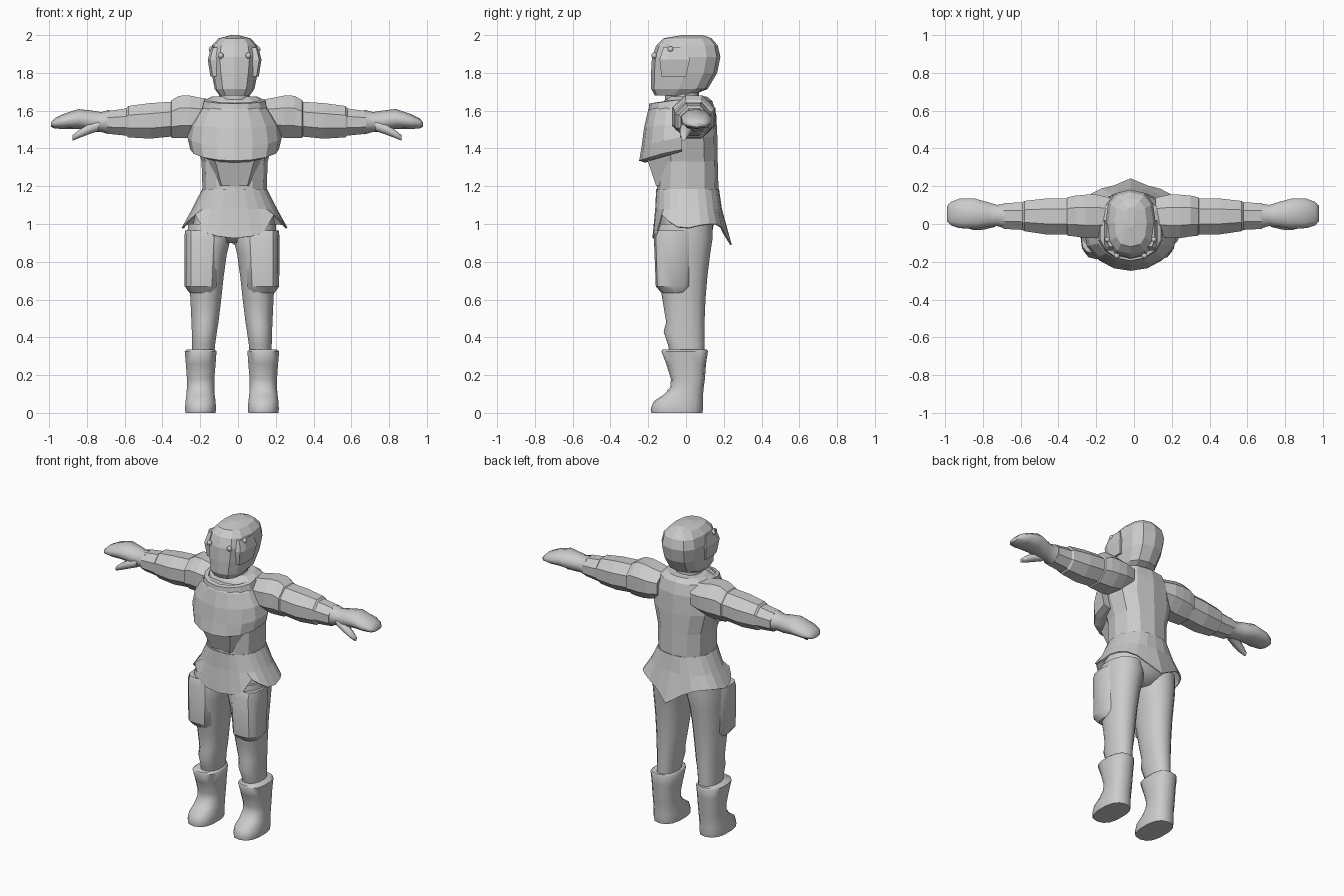
import bpy, bmesh, math
from mathutils import Vector

grey = bpy.data.materials.new("light_grey")
grey.diffuse_color = (0.6, 0.6, 0.6, 1)


def finish(name, bm, smooth=None):
    bmesh.ops.recalc_face_normals(bm, faces=bm.faces)
    me = bpy.data.meshes.new(name)
    bm.to_mesh(me)
    bm.free()
    me.materials.append(grey)
    ob = bpy.data.objects.new(name, me)
    bpy.context.collection.objects.link(ob)
    if smooth:
        bpy.ops.object.select_all(action='DESELECT')
        ob.select_set(True)
        bpy.context.view_layer.objects.active = ob
        bpy.ops.object.shade_smooth_by_angle(angle=math.radians(smooth))
    return ob


def loft(name, rings, smooth=None, caps=True, loop=False):
    """Skin a list of equal-length closed rings."""
    bm = bmesh.new()
    vs = [[bm.verts.new(p) for p in r] for r in rings]
    n = len(vs[0])
    pairs = list(zip(vs, vs[1:])) + ([(vs[-1], vs[0])] if loop else [])
    for a, b in pairs:
        for i in range(n):
            j = (i + 1) % n
            bm.faces.new((a[i], a[j], b[j], b[i]))
    if caps and not loop:
        bm.faces.new(vs[0])
        bm.faces.new(vs[-1])
    return finish(name, bm, smooth)


def level(z, x0, x1, yf, yb, n=12, p=0.85, tilt=0.0):
    """Horizontal rounded ring, starting at the front."""
    pts = []
    for i in range(n):
        a = 2 * math.pi * i / n
        s, c = math.sin(a), -math.cos(a)
        u = math.copysign(abs(s) ** p, s) if abs(s) > 1e-6 else 0
        v = math.copysign(abs(c) ** p, c) if abs(c) > 1e-6 else 0
        pts.append(Vector(((x0 + x1) / 2 + u * (x1 - x0) / 2,
                           (yf + yb) / 2 + v * (yb - yf) / 2, z + tilt * v)))
    return pts


def across(x, yc, zc, hy, hz, n=8):
    """Upright ring across the arm with flat top, bottom and sides."""
    k = 1 / math.cos(math.pi / n)
    return [Vector((x, yc + hy * k * math.cos((i + .5) * 2 * math.pi / n),
                    zc + hz * k * math.sin((i + .5) * 2 * math.pi / n))) for i in range(n)]


def side(rings, s, cx):
    return [[Vector((cx + s * p.x, p.y, p.z)) for p in r] for r in rings]


CX = -0.018   # centre of trunk and head
LX = -0.032   # centre of legs

# Trunk
trunk = [(1.05, .21, -.16, .18), (1.18, .17, -.155, .172), (1.33, .175, -.15, .168), (1.46, .21, -.16, .166),
         (1.58, .20, -.16, .16), (1.65, .17, -.12, .14), (1.675, .12, -.09, .11)]
loft("trunk", [level(z, CX - w, CX + w, f, b) for z, w, f, b in trunk])

# Skirt with pointed hem
hem = {0: .925, 1: .935, 2: .955, 3: 1.05, 4: 1.015, 5: .985, 6: .98, 7: .995,
       8: 1.0, 9: 1.0, 10: .985, 11: .95, 12: .89}
top = level(1.185, CX - .172, CX + .172, -.158, .175, 24)
mid = level(1.08, CX - .225, CX + .225, -.163, .19, 24)
low = level(1.0, CX - .28, CX + .28, -.178, .21, 24)
for i, p in enumerate(low):
    p.z = hem[min(i, 24 - i)]
low[12].y = .242
skirt = loft("skirt", [top, mid, low], caps=False)
skirt.modifiers.new("thickness", 'SOLIDIFY').thickness = 0.008

# Pelvis under the skirt
loft("pelvis", [level(.90, CX - .09, CX + .07, -.10, .09), level(.96, CX - .23, CX + .22, -.155, .14),
                level(1.08, CX - .2, CX + .2, -.15, .16)], 50)


# Breastplate: half ring in front, bulging out and sinking at the centre
def half(z, w, yf, drop=0.0, yb=-.02, n=8):
    pts = []
    for i in range(n + 1):
        a = math.pi * i / n
        pts.append(Vector((CX - w * math.cos(a), yb + (yf - yb) * math.sin(a) ** .8,
                           z - drop * math.sin(a))))
    return pts


loft("breastplate", [half(1.635, .15, -.175), half(1.605, .185, -.20), half(1.53, .235, -.222, .02),
                     half(1.46, .25, -.235, .05), half(1.395, .235, -.248, .06),
                     half(1.385, .20, -.215, .06)])

# Belly plate tapering below the breastplate
loft("belly_plate", [[Vector((CX + x * w, y, z)) for x, y in ((-1, -.10), (-.75, yf), (.75, yf), (1, -.10))]
                     for z, w, yf in ((1.37, .15, -.215), (1.20, .09, -.158))])

# Collar
collar = [(1.60, .18, -.20, .10), (1.655, .165, -.195, .09), (1.66, .14, -.17, .07), (1.60, .14, -.165, .07)]
loft("collar", [level(z, CX - w, CX + w, f, b, 14, 1, .018) for z, w, f, b in collar], loop=True)
loft("neck", [level(1.6, CX - .08, CX + .08, -.11, .07), level(1.74, CX - .08, CX + .08, -.11, .07)], 40)

# Helmet
helmet = [(1.68, .08, -.165, .03), (1.715, .105, -.184, .115), (1.80, .122, -.185, .165), (1.885, .133, -.18, .182),
          (1.945, .12, -.158, .168), (1.983, .085, -.12, .135), (2.0, .02, -.02, .09)]
loft("helmet", [level(z, CX - w, CX + w, f, b, 12, .75) for z, w, f, b in helmet])

for s, tag in ((-1, "right"), (1, "left")):
    # Helmet cheek guard and bolts
    guard = [[Vector((x, y, z)) for x, y in ((.08, f), (o - .012, f), (o, f + .04), (o, b), (.08, b))]
             for z, o, f, b in ((1.78, .128, -.13, .0), (1.87, .142, -.14, .02), (1.935, .126, -.12, .0))]
    loft(tag + "_cheek_guard", side(guard, s, CX))
    for i, pos in enumerate(((.073, -.168, 1.892), (.122, -.082, 1.925))):
        bm = bmesh.new()
        bmesh.ops.create_uvsphere(bm, u_segments=10, v_segments=6, radius=.016)
        bmesh.ops.translate(bm, verts=bm.verts, vec=(CX + s * pos[0], pos[1], pos[2]))
        finish(f"{tag}_bolt_{i}", bm, 60)

    # Sleeve with shoulder cap and forearm step
    arm = [(.12, .04, 1.57, .10, .085), (.19, .04, 1.568, .115, .10), (.25, .04, 1.568, .115, .112),
           (.305, .042, 1.567, .108, .112), (.345, .04, 1.556, .102, .10), (.35, .04, 1.555, .095, .092),
           (.46, .04, 1.546, .095, .094), (.575, .042, 1.542, .08, .083), (.585, .042, 1.54, .073, .072),
           (.685, .042, 1.538, .068, .06)]
    loft(tag + "_sleeve", side([across(*r) for r in arm], s, -.006))

    # Mitten hand with flared cuff, and thumb
    hand = [(.675, .042, 1.54, .066, .062), (.72, .045, 1.54, .056, .05), (.77, .05, 1.545, .066, .053),
            (.84, .055, 1.556, .08, .05), (.92, .056, 1.543, .078, .038), (.965, .055, 1.533, .062, .026),
            (.985, .055, 1.527, .04, .012)]
    loft(tag + "_hand", side([across(*r, 10) for r in hand], s, -.005), 60)
    thumb = [(.73, .02, 1.525, .035, .032), (.79, .0, 1.50, .03, .027), (.84, -.01, 1.475, .023, .021),
             (.872, -.012, 1.455, .012, .014)]
    loft(tag + "_thumb", side([across(*r) for r in thumb], s, -.005), 60)

    # Trouser leg
    leg = [(1.0, .01, .235, -.15, .14), (.92, .005, .24, -.165, .14), (.84, .025, .236, -.16, .128),
           (.72, .042, .228, -.145, .113), (.60, .055, .222, -.125, .103), (.48, .07, .216, -.105, .098),
           (.43, .078, .214, -.118, .098), (.36, .088, .212, -.095, .098), (.28, .095, .212, -.08, .095)]
    loft(tag + "_trouser", side([level(z, a, b, f, k, 14, .9) for z, a, b, f, k in leg], s, LX), 60)

    # Thigh pocket wrapping front and outside
    pocket = [(.965, .08, .248, -.155, .04), (.93, .06, .252, -.17, .05), (.67, .075, .25, -.16, .03),
              (.635, .09, .225, -.13, .01)]
    loft(tag + "_thigh_pocket", side([level(z, a, b, f, k, 12, .65) for z, a, b, f, k in pocket], s, LX), 35)

    # Boot
    boot = [(.335, .09, .24, -.125, .112), (.325, .08, .252, -.13, .116), (.26, .085, .246, -.105, .106),
            (.18, .092, .24, -.08, .10), (.135, .092, .24, -.083, .094), (.095, .09, .243, -.12, .09),
            (.06, .085, .248, -.172, .09), (.02, .083, .25, -.187, .09), (0, .085, .248, -.183, .086)]
    loft(tag + "_boot", side([level(z, a, b, f, k, 14, .8) for z, a, b, f, k in boot], s, LX), 50)
